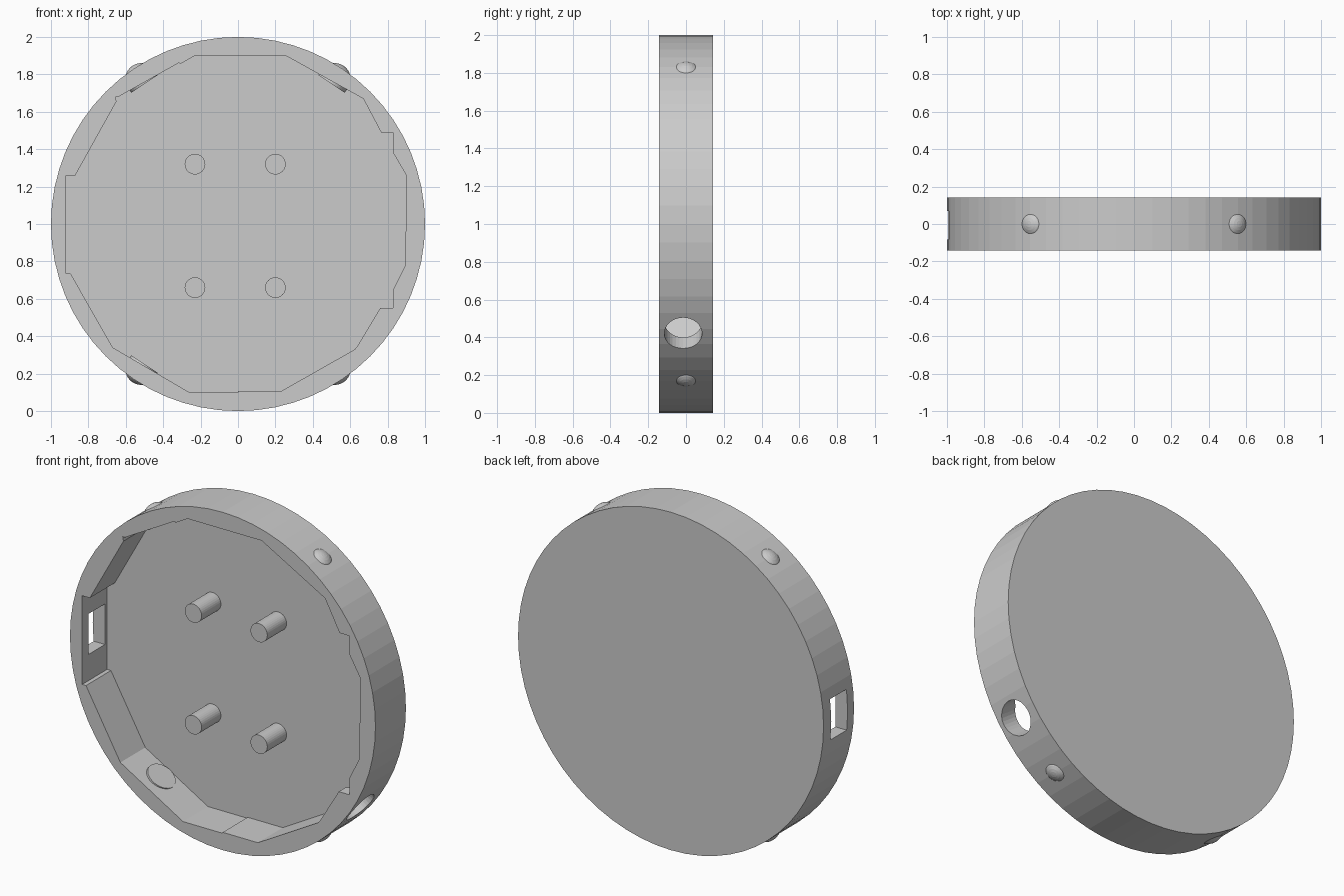
import bpy, bmesh, math
from mathutils import Matrix, Vector

if "Cube" in bpy.data.objects:
    bpy.data.objects.remove(bpy.data.objects["Cube"])

FRONT, BACK, FLOOR = -0.143, 0.142, 0.09
CENTRE = Vector((0, 0, 1))


def make(name, bm):
    bmesh.ops.recalc_face_normals(bm, faces=bm.faces)
    me = bpy.data.meshes.new(name)
    bm.to_mesh(me)
    bm.free()
    ob = bpy.data.objects.new(name, me)
    bpy.context.collection.objects.link(ob)
    return ob


def prism(name, pts, y0, y1):
    """Extrude an (x, z) outline from y0 to y1."""
    bm = bmesh.new()
    face = bm.faces.new([bm.verts.new((x, y0, z)) for x, z in pts])
    ext = bmesh.ops.extrude_face_region(bm, geom=[face])["geom"]
    for v in ext:
        if isinstance(v, bmesh.types.BMVert):
            v.co.y = y1
    return make(name, bm)


def circle(cx, cz, r, n):
    return [(cx + r * math.cos(2 * math.pi * i / n),
             cz + r * math.sin(2 * math.pi * i / n)) for i in range(n)]


def radial(angle, dist, y=0.0):
    """Matrix putting local z along the disc's radius at this angle."""
    d = Vector((math.cos(angle), 0, math.sin(angle)))
    rot = d.to_track_quat('Z', 'Y').to_matrix().to_4x4()
    return Matrix.Translation(CENTRE + d * dist + Vector((0, y, 0))) @ rot


def cut(target, cutter):
    cutter.hide_render = True
    mod = target.modifiers.new("cut", 'BOOLEAN')
    mod.operation = 'DIFFERENCE'
    mod.solver = 'EXACT'
    mod.object = cutter
    bpy.context.view_layer.objects.active = target
    bpy.ops.object.modifier_apply(modifier=mod.name)
    bpy.data.objects.remove(cutter)


# round case
case = prism("case", circle(0, 1, 1, 64), FRONT, BACK)

# faceted cavity open to the front
outline = [
    (-0.26, 0.10), (0.0, 0.10), (0.0, 0.106), (0.23, 0.106), (0.625, 0.33),
    (0.64, 0.35), (0.76, 0.55), (0.83, 0.55), (0.83, 0.65), (0.895, 0.78),
    (0.90, 1.26), (0.83, 1.38), (0.83, 1.49), (0.765, 1.49), (0.67, 1.67),
    (0.255, 1.90), (-0.23, 1.90), (-0.31, 1.855), (-0.315, 1.862),
    (-0.66, 1.655), (-0.645, 1.68), (-0.87, 1.26), (-0.92, 1.26),
    (-0.92, 0.735), (-0.895, 0.735), (-0.67, 0.34)]
# keep the small upper left notch free of crossings
outline[19:21] = [(-0.64, 1.68), (-0.655, 1.68), (-0.65, 1.655)]
cut(case, prism("cavity_cutter", outline, FRONT - 0.1, FLOOR))

# rectangular slot in the left wall
cut(case, prism("slot_cutter",
                [(-1.1, 0.89), (-0.85, 0.89), (-0.85, 1.13), (-1.1, 1.13)],
                -0.083, 0.07))

# round hole through the lower right wall
bm = bmesh.new()
bmesh.ops.create_cone(bm, cap_ends=True, segments=32, radius1=0.1,
                      radius2=0.1, depth=0.34,
                      matrix=radial(math.radians(-35.5), 0.95, -0.015))
cut(case, make("hole_cutter", bm))

# four pegs on the cavity floor
for x in (-0.23, 0.2):
    for z in (0.66, 1.32):
        prism("peg", circle(x, z, 0.055, 32), FLOOR - 0.18, FLOOR + 0.01)

# four domed studs on the rim, flat on their inner end
for sx in (-1, 1):
    for sz in (-1, 1):
        bm = bmesh.new()
        bmesh.ops.create_uvsphere(bm, u_segments=32, v_segments=16, radius=0.086)
        for v in bm.verts:
            if v.co.z < -0.001:
                v.co.z = -0.031
        angle = math.atan2(sz * 0.832, sx * 0.555)
        bm.transform(radial(angle, 0.931))
        make("rim_stud", bm)
